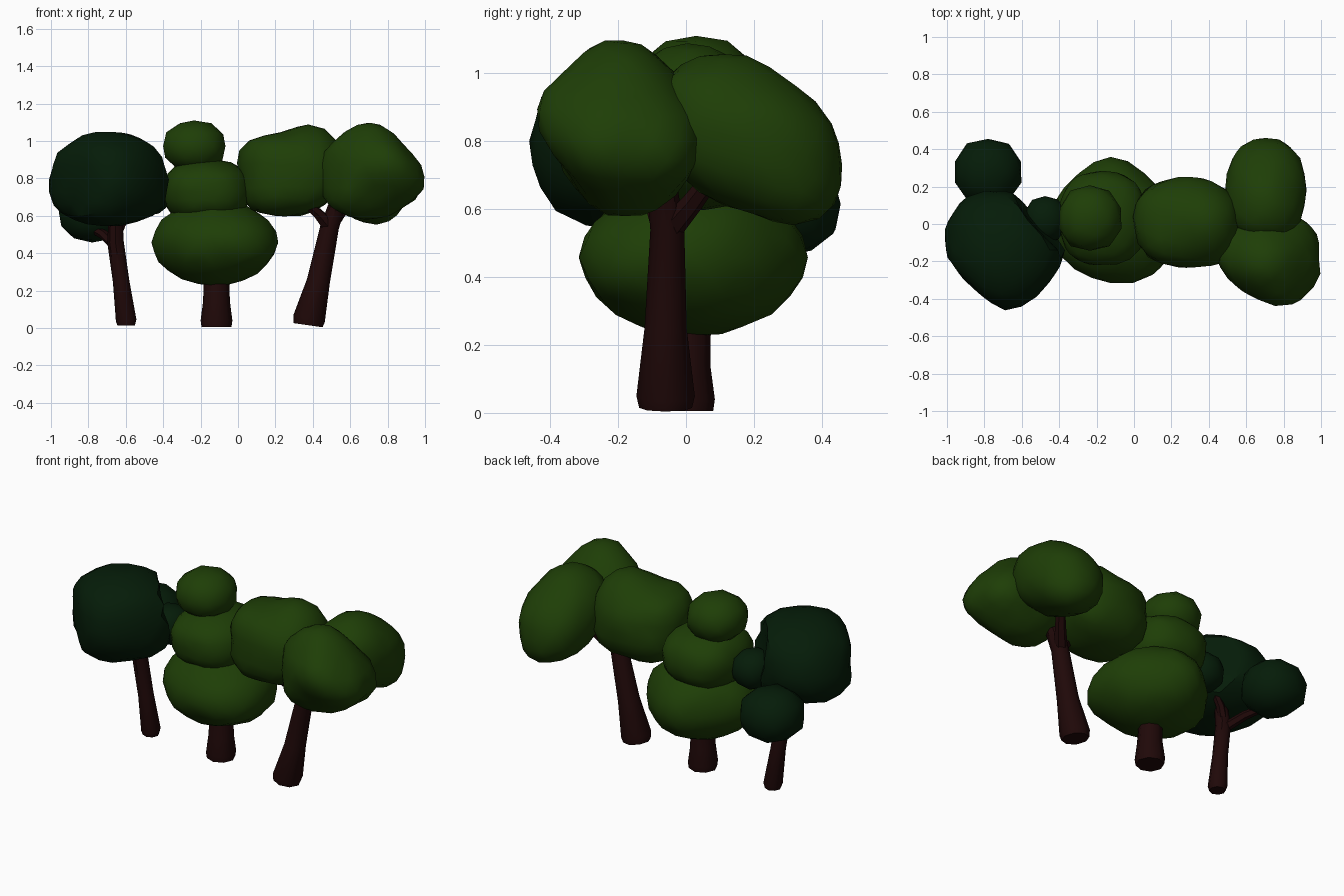
import bpy
import bmesh
import random
from math import radians
from mathutils import Vector

random.seed(4)
if "Cube" in bpy.data.objects:
    bpy.data.objects.remove(bpy.data.objects["Cube"])


def material(name, rgb):
    m = bpy.data.materials.new(name)
    m.use_nodes = True
    m.diffuse_color = (*rgb, 1)
    m.node_tree.nodes["Principled BSDF"].inputs["Base Color"].default_value = (*rgb, 1)
    return m


LEAF = material("leaf green", (0.013, 0.048, 0.002))
DARK = material("dark leaf green", (0.0015, 0.0115, 0.0025))
BARK = material("brown bark", (0.014, 0.0025, 0.0025))


def finish(name, bm, mat, angle):
    mesh = bpy.data.meshes.new(name)
    bm.normal_update()
    bm.to_mesh(mesh)
    bm.free()
    mesh.materials.append(mat)
    ob = bpy.data.objects.new(name, mesh)
    bpy.context.collection.objects.link(ob)
    bpy.ops.object.select_all(action="DESELECT")
    ob.select_set(True)
    bpy.context.view_layer.objects.active = ob
    bpy.ops.object.shade_smooth_by_angle(angle=radians(angle))


def clump(name, mat, low, high, power=2.2, shear=0, tips=(), detail=3):
    """Rounded leaf mass filling a box, pulled out or pressed in to meet the tips."""
    low, high = Vector(low), Vector(high)
    mid, half = (low + high) / 2, (high - low) / 2
    bm = bmesh.new()
    bmesh.ops.create_icosphere(bm, subdivisions=detail, radius=1)
    for v in bm.verts:
        d = v.co.normalized()
        d /= sum(abs(c) ** power for c in d) ** (1 / power)
        d *= random.uniform(0.98, 1.02)
        v.co = mid + Vector(a * b for a, b in zip(d, half))
        v.co.z += shear * (v.co.y - mid.y)
    for tip in map(Vector, tips):
        aim = (tip - mid).normalized()
        peak = max(bm.verts, key=lambda v: (v.co - mid).normalized().dot(aim))
        shift = aim * (tip - peak.co).dot(aim)
        for v in bm.verts:
            near = (v.co - mid).normalized().dot(aim)
            v.co += shift * max(0, (near - 0.75) / 0.25) ** 1.1
    finish(name, bm, mat, 35)


def limb(name, path, sides=8):
    """Tapered tube through (x, y, z, radius) stations."""
    bm = bmesh.new()
    rings = []
    for i, p in enumerate(path):
        a, b = path[max(i - 1, 0)], path[min(i + 1, len(path) - 1)]
        along = Vector(b[:3]) - Vector(a[:3])
        turn = Vector((0, 0, 1)).rotation_difference(along)
        ring = bmesh.ops.create_circle(bm, segments=sides, radius=p[3])["verts"]
        for v in ring:
            v.co = turn @ v.co + Vector(p[:3])
        rings.append(ring)
    for r, s in zip(rings, rings[1:]):
        for i in range(sides):
            j = (i + 1) % sides
            bm.faces.new((r[i], r[j], s[j], s[i]))
    bm.faces.new(rings[0][::-1])
    bm.faces.new(rings[-1])
    finish(name, bm, BARK, 45)


# Right-hand dark tree
limb("right_tree_trunk", [(-0.598, 0.01, 0.012, 0.046), (-0.598, 0.01, 0.04, 0.055),
                          (-0.625, 0, 0.25, 0.044), (-0.655, -0.01, 0.46, 0.044),
                          (-0.655, -0.04, 0.66, 0.034)])
limb("right_tree_back_branch", [(-0.655, -0.01, 0.44, 0.03), (-0.72, 0.1, 0.5, 0.026),
                                (-0.8, 0.24, 0.54, 0.02)], 6)
limb("right_tree_side_branch", [(-0.655, -0.01, 0.48, 0.03), (-0.62, 0.01, 0.56, 0.025),
                                (-0.54, 0.03, 0.66, 0.018)], 6)
clump("right_tree_main_leaves", DARK, (-1, -0.46, 0.55), (-0.38, 0.18, 1.05), 2.2,
      tips=[(-0.87, -0.33, 0.8), (-0.53, 0, 0.82), (-0.48, -0.34, 0.8), (-0.92, 0.12, 0.76),
            (-0.98, -0.06, 0.64), (-0.4, -0.14, 0.64), (-0.73, -0.32, 0.565)])
clump("right_tree_back_leaves", DARK, (-0.96, 0.1, 0.46), (-0.6, 0.455, 0.77), 2.4, detail=2)
clump("right_tree_small_leaves", DARK, (-0.59, -0.1, 0.6), (-0.36, 0.15, 0.83), 2.3, detail=2)

# Middle tree with three stacked leaf masses
limb("middle_tree_trunk", [(-0.115, 0, 0.005, 0.08), (-0.115, 0, 0.04, 0.085),
                           (-0.115, 0, 0.14, 0.072), (-0.115, 0.01, 0.34, 0.064)])
clump("middle_tree_lower_leaves", LEAF, (-0.46, -0.31, 0.225), (0.21, 0.36, 0.69), 1.95,
      tips=[(0.14, -0.235, 0.46), (-0.33, 0.235, 0.46), (0.085, 0.24, 0.46)])
clump("middle_tree_middle_leaves", LEAF, (-0.4, -0.22, 0.56), (0.065, 0.28, 0.9), 2.5)
clump("middle_tree_top_leaves", LEAF, (-0.405, -0.145, 0.835), (-0.065, 0.205, 1.11), 2.3,
      detail=2)

# Left-hand tree with a leaning, forked trunk
limb("left_tree_trunk", [(0.375, -0.06, 0.015, 0.078), (0.38, -0.06, 0.05, 0.086),
                         (0.43, -0.06, 0.25, 0.062), (0.49, -0.055, 0.54, 0.05),
                         (0.53, -0.07, 0.66, 0.045)])
limb("left_tree_side_branch", [(0.49, -0.06, 0.54, 0.04), (0.43, -0.09, 0.61, 0.03),
                               (0.36, -0.13, 0.67, 0.022)], 6)
limb("left_tree_back_branch", [(0.49, -0.05, 0.54, 0.04), (0.55, 0.02, 0.62, 0.032),
                               (0.6, 0.08, 0.7, 0.026)], 6)
clump("left_tree_inner_leaves", LEAF, (0, -0.23, 0.6), (0.56, 0.23, 1.035), 3,
      tips=[(0.06, -0.15, 0.82), (0.47, -0.02, 0.68), (0.38, 0.02, 1.08), (0.06, 0, 1),
            (0.5, 0, 1.03), (0.28, 0.25, 0.82)])
clump("left_tree_back_leaves", LEAF, (0.49, -0.09, 0.59), (0.92, 0.455, 1.02), 2.3, -0.27,
      tips=[(0.68, 0.46, 0.69), (0.78, 0.36, 0.56), (0.7, 0.16, 1.05)])
clump("left_tree_front_leaves", LEAF, (0.43, -0.39, 0.58), (0.95, 0.03, 1.05), 2.2,
      tips=[(0.5, -0.29, 0.82), (0.74, -0.34, 0.69), (0.74, -0.34, 1), (0.7, 0.0, 0.95),
            (0.7, -0.2, 1.095), (0.93, -0.35, 0.8), (1, -0.2, 0.77), (0.81, -0.45, 0.89),
            (0.92, 0.02, 0.77)])
